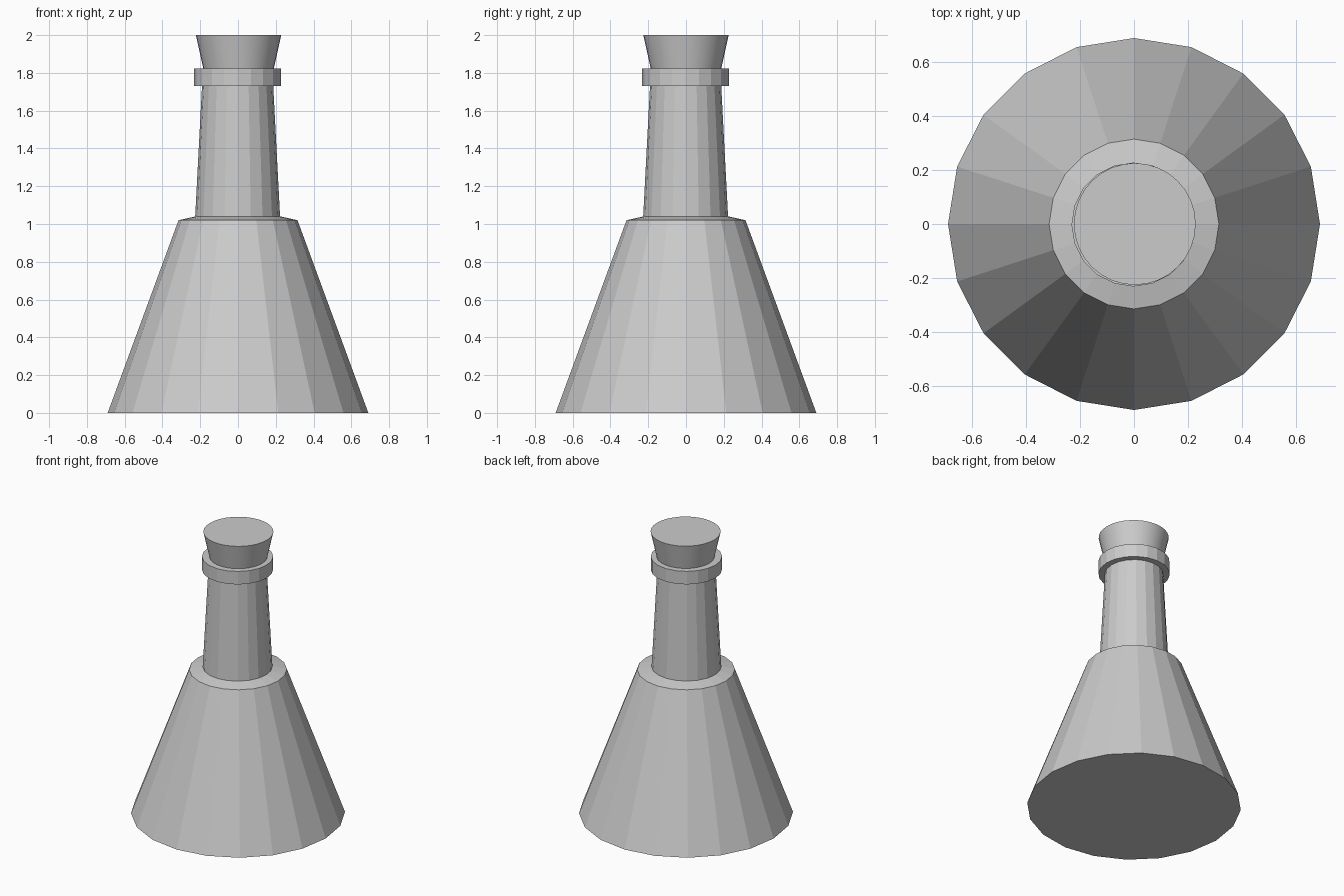
import bpy
import math

cube = bpy.data.objects.get("Cube")
if cube:
    bpy.data.objects.remove(cube, do_unlink=True)

grey = bpy.data.materials.new("plain grey")
grey.use_nodes = True
COLOUR = (0.6, 0.6, 0.6, 1)
grey.diffuse_color = COLOUR
grey.node_tree.nodes["Principled BSDF"].inputs["Base Color"].default_value = COLOUR


def turned(name, profile, sides=20, centre=(0, 0), smooth=False):
    """Spin a (radius, height) profile into a capped solid."""
    verts = [(centre[0] + r * math.cos(math.tau * i / sides),
              centre[1] + r * math.sin(math.tau * i / sides), z)
             for r, z in profile for i in range(sides)]
    faces = [tuple(reversed(range(sides))),
             tuple(range(len(verts) - sides, len(verts)))]
    for ring in range(len(profile) - 1):
        a = ring * sides
        for i in range(sides):
            j = (i + 1) % sides
            faces.append((a + i, a + j, a + sides + j, a + sides + i))
    mesh = bpy.data.meshes.new(name)
    mesh.from_pydata(verts, [], faces)
    mesh.materials.append(grey)
    obj = bpy.data.objects.new(name, mesh)
    bpy.context.collection.objects.link(obj)
    if smooth:
        bpy.ops.object.select_all(action="DESELECT")
        obj.select_set(True)
        bpy.context.view_layer.objects.active = obj
        bpy.ops.object.shade_smooth_by_angle(angle=math.radians(30))
    return obj


# Conical body with a shallow shoulder, and the tapering neck
turned("flask_body", [(0.69, 0), (0.315, 1.02), (0.225, 1.04)])
turned("flask_neck", [(0.225, 1.035), (0.186, 1.78)], centre=(-0.002, -0.002))

# Collar around the mouth
turned("neck_collar", [(0.23, 1.73), (0.23, 1.823)], centre=(-0.002, -0.002))

# Tapered stopper seated in the mouth
turned("stopper", [(0.175, 1.77), (0.226, 2.0)], sides=32, centre=(0.003, 0), smooth=True)
